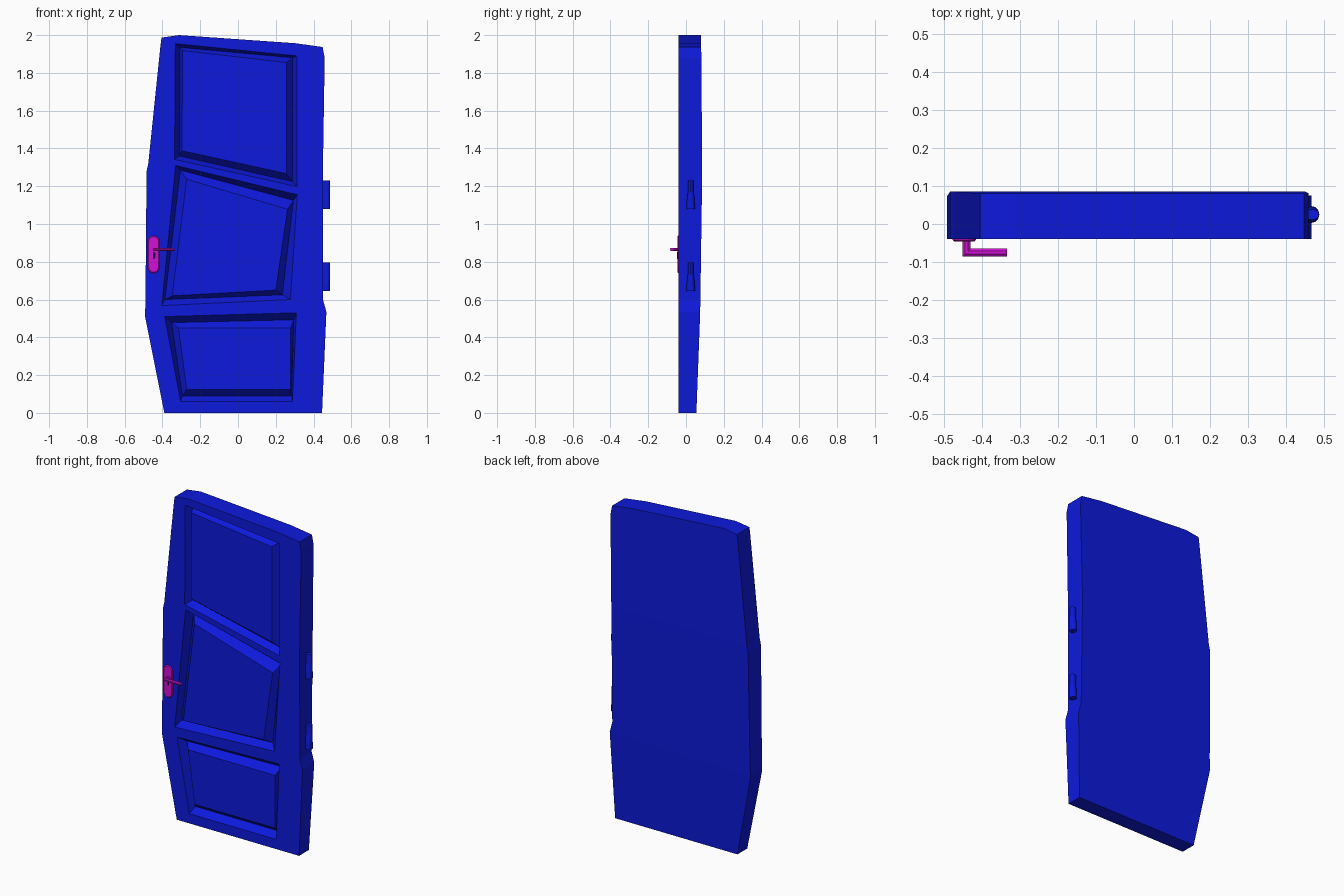
import bpy, bmesh, math

if "Cube" in bpy.data.objects:
    bpy.data.objects.remove(bpy.data.objects["Cube"])

FRONT = -0.04


def material(name, rgb):
    m = bpy.data.materials.new(name)
    m.diffuse_color = (*rgb, 1)
    m.use_nodes = True
    m.node_tree.nodes["Principled BSDF"].inputs["Base Color"].default_value = m.diffuse_color
    return m


BLUE = material("blue_paint", (0.004, 0.01, 0.72))
PINK = material("magenta_metal", (0.65, 0.005, 0.68))
DARK = material("keyhole_dark", (0.005, 0.003, 0.05))


def finish(bm, name, mat):
    bmesh.ops.recalc_face_normals(bm, faces=bm.faces)
    me = bpy.data.meshes.new(name)
    bm.to_mesh(me)
    bm.free()
    me.materials.append(mat)
    ob = bpy.data.objects.new(name, me)
    bpy.context.collection.objects.link(ob)
    return ob


def loft(name, rings, mat):
    """Skin equal-length rings of 3D points and cap both ends."""
    bm = bmesh.new()
    vs = [[bm.verts.new(p) for p in r] for r in rings]
    n = len(vs[0])
    for a, b in zip(vs, vs[1:]):
        for i in range(n):
            j = (i + 1) % n
            bm.faces.new((a[i], a[j], b[j], b[i]))
    bm.faces.new(vs[0])
    bm.faces.new(vs[-1])
    return finish(bm, name, mat)


# Door outline, paired left and right points from bottom to top (x, z)
left = [(-.39, 0), (-.492, .51), (-.49, .6), (-.484, 1.28),
        (-.475, 1.32), (-.412, 1.93), (-.405, 1.987), (-.312, 2)]
right = [(.445, 0), (.468, .535), (.45, .6), (.449, 1.24),
         (.45, 1.32), (.459, 1.88), (.448, 1.937), (.304, 1.957)]

# Raised panels: outer edge, groove floor, raised inner edge
panels = [
    [[(-.332, 1.955), (.312, 1.89), (.312, 1.198), (-.336, 1.342)],
     [(-.31, 1.935), (.288, 1.88), (.288, 1.225), (-.31, 1.36)],
     [(-.293, 1.918), (.256, 1.855), (.256, 1.267), (-.297, 1.388)]],
    [[(-.33, 1.31), (.314, 1.155), (.277, .6), (-.404, .568)],
     [(-.305, 1.285), (.293, 1.125), (.235, .625), (-.387, .6)],
     [(-.272, 1.237), (.262, 1.078), (.2, .65), (-.348, .62)]],
    [[(-.388, .51), (.309, .53), (.288, .06), (-.304, .06)],
     [(-.352, .478), (.295, .493), (.283, .09), (-.294, .09)],
     [(-.315, .45), (.278, .45), (.278, .125), (-.272, .125)]],
]
DEPTHS = (FRONT, FRONT + .045, FRONT + .004)


def back_y(z):
    """The back leans: thin at the foot, fullest at mid height."""
    keys = [(0, .055), (.53, .075), (1.28, .086), (2, .08)]
    for (z0, y0), (z1, y1) in zip(keys, keys[1:]):
        if z <= z1:
            return y0 + (y1 - y0) * (z - z0) / (z1 - z0)
    return keys[-1][1]


# Door slab with panels
bm = bmesh.new()
fl = [bm.verts.new((x, FRONT, z)) for x, z in left]
fr = [bm.verts.new((x, FRONT, z)) for x, z in right]
bl = [bm.verts.new((x, back_y(z), z)) for x, z in left]
br = [bm.verts.new((x, back_y(z), z)) for x, z in right]
for i in range(len(left) - 1):
    bm.faces.new((bl[i], br[i], br[i + 1], bl[i + 1]))
f_loop, b_loop = fl + fr[::-1], bl + br[::-1]
for i in range(len(f_loop)):
    j = (i + 1) % len(f_loop)
    bm.faces.new((f_loop[i], f_loop[j], b_loop[j], b_loop[i]))
edges = [bm.edges.get((f_loop[i - 1], f_loop[i])) for i in range(len(f_loop))]
for rings in panels:
    vs = [[bm.verts.new((x, y, z)) for x, z in r] for r, y in zip(rings, DEPTHS)]
    for a, b in zip(vs, vs[1:]):
        for i in range(4):
            j = (i + 1) % 4
            bm.faces.new((a[i], a[j], b[j], b[i]))
    bm.faces.new(vs[2])
    edges += [bm.edges.get((vs[0][i - 1], vs[0][i])) for i in range(4)]
bmesh.ops.triangle_fill(bm, edges=edges, use_beauty=True, normal=(0, -1, 0))
finish(bm, "door", BLUE)

# Hinges: barrels narrower towards the top
for k, z0 in enumerate((.645, 1.08)):
    rings = []
    for dz, ry in ((0, .022), (.045, .021), (.09, .015), (.15, .014)):
        rings.append([(.468 + .02 * math.cos(t * math.pi / 6),
                       .025 + ry * math.sin(t * math.pi / 6), z0 + dz)
                      for t in range(12)])
    loft(f"hinge_{k + 1}", rings, BLUE)


# Handle plate: capsule with rounded ends and bevelled front rim
def capsule(cx, cz, r, half, y):
    pts = []
    for s in (1, -1):
        for i in range(9):
            t = math.pi * i / 8
            pts.append((cx + s * r * math.cos(t), y,
                        cz + s * (half + r * math.sin(t))))
    return pts


loft("handle_plate", [capsule(-.447, .839, .031, .068, FRONT + .01),
                      capsule(-.447, .839, .031, .068, FRONT - .002),
                      capsule(-.447, .839, .026, .068, FRONT - .006)], PINK)
loft("keyhole", [capsule(-.444, .833, .006, .012, FRONT),
                 capsule(-.444, .833, .006, .012, FRONT - .0065)], DARK)


# Lever: post turning a mitred corner into the arm
def section(x, y, dx, dy):
    """Octagonal section; (dx, dy) is its horizontal half-width."""
    return [(x + dx * math.cos(a), y + dy * math.cos(a), .865 + .009 * math.sin(a))
            for a in (math.pi * (i + .5) / 4 for i in range(8))]


loft("handle_lever", [section(-.441, FRONT, -.011, 0),
                      section(-.441, -.075, -.011, -.011),
                      section(-.335, -.075, 0, -.011)], PINK)
